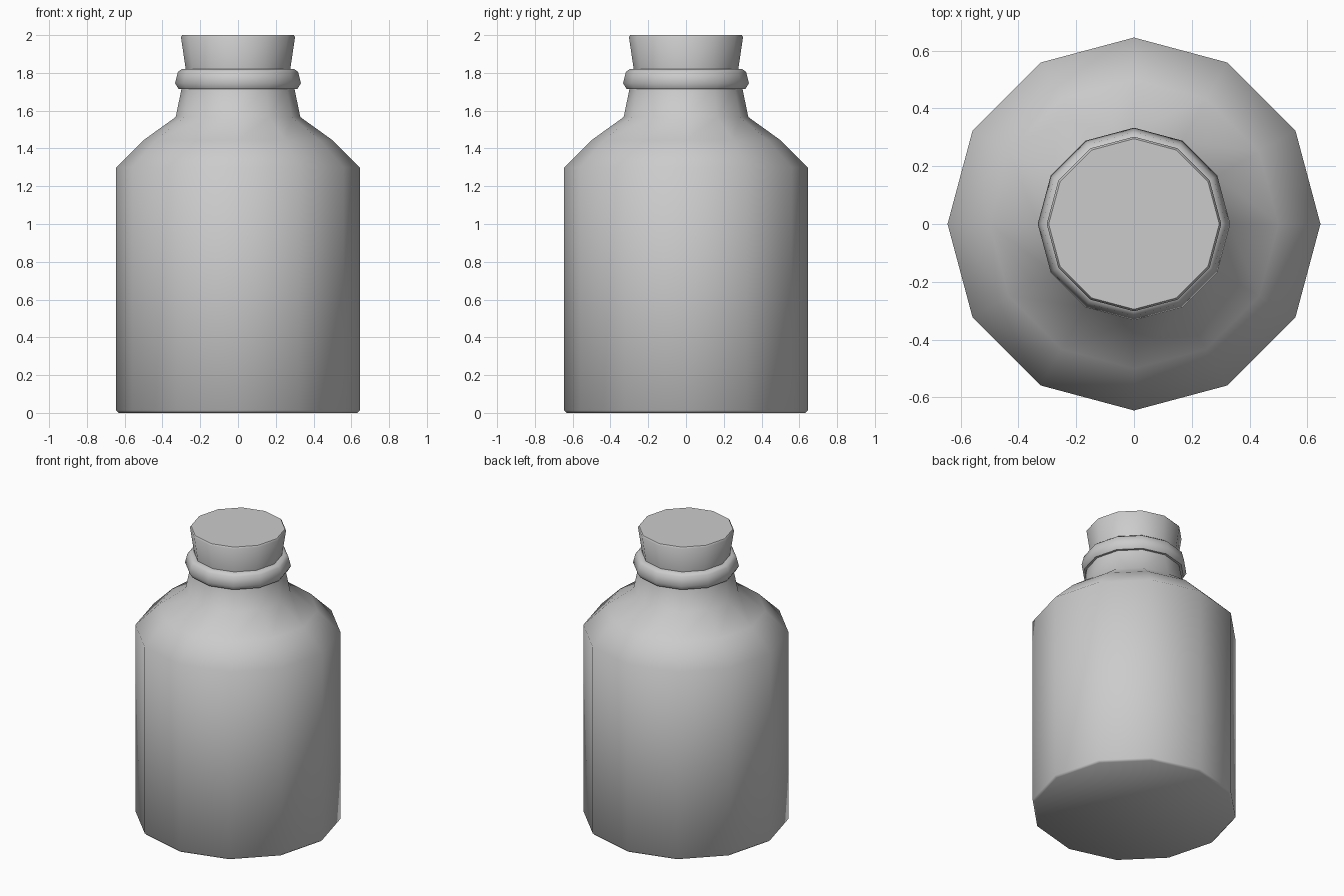
import bpy, bmesh
from math import cos, sin, pi

if "Cube" in bpy.data.objects:
    bpy.data.objects.remove(bpy.data.objects["Cube"])

SIDES = 12


def lathe(name, profile, loop=False):
    """Revolve (radius, z) points listed bottom to top; cap ends or close as a ring."""
    bm = bmesh.new()
    rings = [[bm.verts.new((r * cos(2 * pi * i / SIDES), r * sin(2 * pi * i / SIDES), z))
              for i in range(SIDES)] for r, z in profile]
    pairs = list(zip(rings, rings[1:]))
    if loop:
        pairs.append((rings[-1], rings[0]))
    else:
        bm.faces.new(rings[0][::-1])
        bm.faces.new(rings[-1])
    for a, b in pairs:
        for i in range(SIDES):
            j = (i + 1) % SIDES
            bm.faces.new((a[i], a[j], b[j], b[i]))
    bmesh.ops.recalc_face_normals(bm, faces=bm.faces)
    mesh = bpy.data.meshes.new(name)
    bm.to_mesh(mesh)
    bm.free()
    obj = bpy.data.objects.new(name, mesh)
    bpy.context.collection.objects.link(obj)
    bpy.ops.object.select_all(action='DESELECT')
    obj.select_set(True)
    bpy.context.view_layer.objects.active = obj
    bpy.ops.object.shade_smooth_by_angle(angle=50 * pi / 180)
    return obj


# bottle body with sloped shoulder and neck
lathe("bottle", [(0.632, 0), (0.645, 0.013), (0.645, 1.30), (0.50, 1.444),
                 (0.33, 1.566), (0.296, 1.73)])

# rolled lip around the mouth
lathe("lip", [(0.27, 1.715), (0.315, 1.715), (0.333, 1.745), (0.318, 1.805),
              (0.298, 1.82), (0.27, 1.82)], loop=True)

# tapered stopper
lathe("cork", [(0.271, 1.78), (0.302, 1.99), (0.295, 2.0)])
